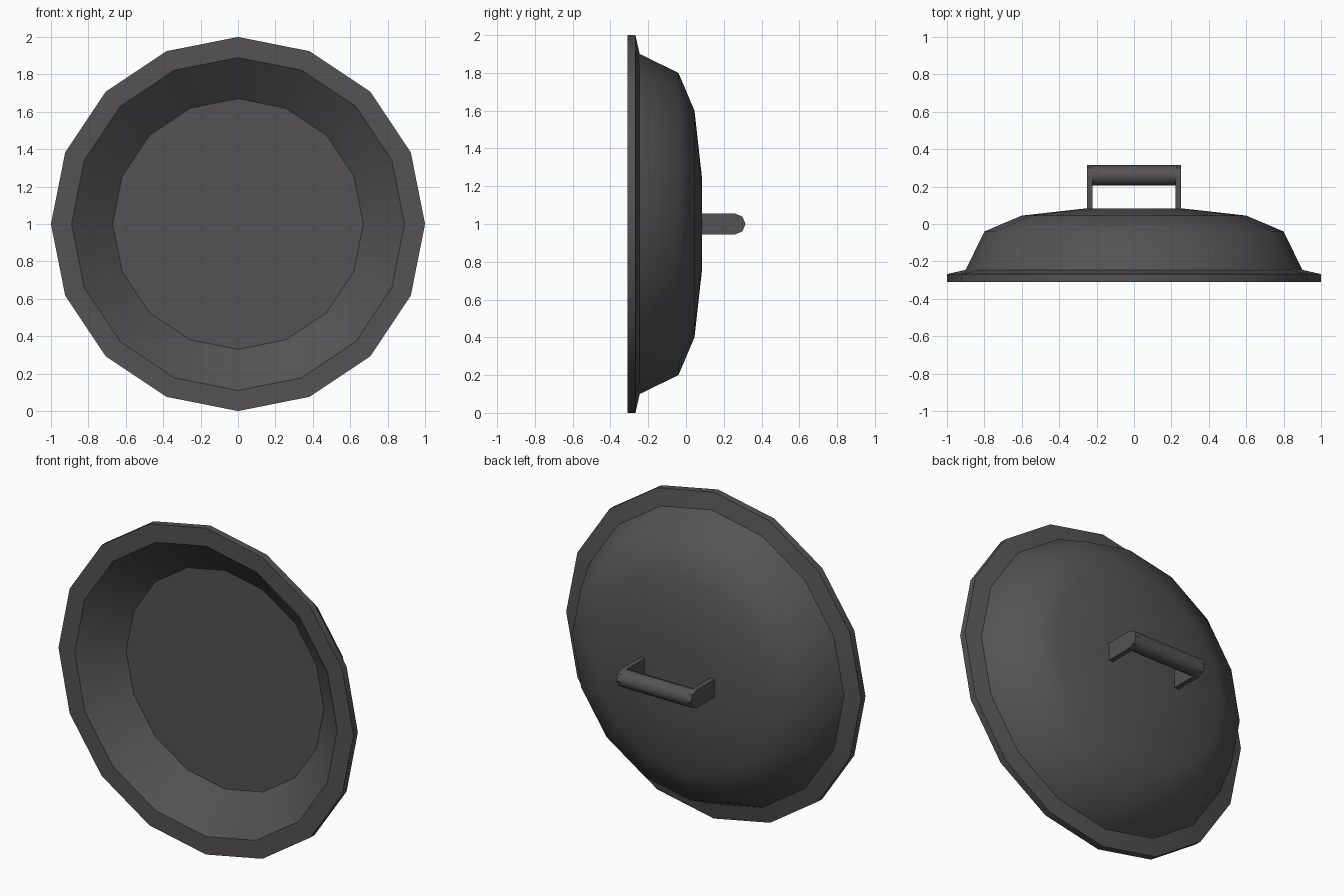
import bpy, bmesh
from math import sin, cos, pi

if "Cube" in bpy.data.objects:
    bpy.data.objects.remove(bpy.data.objects["Cube"])

SIDES = 16


def finish(bm, name):
    bmesh.ops.recalc_face_normals(bm, faces=bm.faces[:])
    me = bpy.data.meshes.new(name)
    bm.to_mesh(me)
    bm.free()
    ob = bpy.data.objects.new(name, me)
    bpy.context.collection.objects.link(ob)
    mat = bpy.data.materials.get("dark_metal") or bpy.data.materials.new("dark_metal")
    mat.diffuse_color = (0.09, 0.085, 0.085, 1)
    mat.use_nodes = True
    mat.node_tree.nodes["Principled BSDF"].inputs["Base Color"].default_value = mat.diffuse_color
    me.materials.append(mat)
    return ob


def ring_shell(name, profile):
    """Lathe (radius, y, sharp) points around the y axis at z = 1, capped at both ends."""
    bm = bmesh.new()
    rings = [[bm.verts.new((r * cos(2 * pi * i / SIDES), y, 1 + r * sin(2 * pi * i / SIDES)))
              for i in range(SIDES)] for r, y, _ in profile]
    for a, b in zip(rings, rings[1:]):
        for i in range(SIDES):
            j = (i + 1) % SIDES
            bm.faces.new((a[i], a[j], b[j], b[i]))
    bm.faces.new(rings[0])
    bm.faces.new(rings[-1])
    for f in bm.faces:
        f.smooth = True
    for ring, (_, _, sharp) in zip(rings, profile):
        for i in range(SIDES):
            bm.edges.get((ring[i], ring[(i + 1) % SIDES])).smooth = not sharp
    return finish(bm, name)


def x_prism(name, outline, x0, x1, smooth=False):
    """Extrude a (y, z) outline along x."""
    bm = bmesh.new()
    face = bm.faces.new([bm.verts.new((x0, y, z)) for y, z in outline])
    out = bmesh.ops.extrude_face_region(bm, geom=[face], use_keep_orig=True)
    verts = [v for v in out["geom"] if isinstance(v, bmesh.types.BMVert)]
    bmesh.ops.translate(bm, verts=verts, vec=(x1 - x0, 0, 0))
    for f in bm.faces:
        f.smooth = smooth and len(f.verts) == 4
    return finish(bm, name)


# Shield: inner floor, sloped inner wall, rim, domed back
ring_shell("shield_body", [
    (0.67, -0.125, True), (0.89, -0.31, True), (1.0, -0.31, True),
    (1.0, -0.268, True), (0.90, -0.245, True), (0.80, -0.04, False),
    (0.60, 0.045, False), (0.25, 0.084, False)])

# Handle: eight-sided grip between two round-ended brackets
R, GY = 0.055, 0.26
octagon = [(GY + R * cos(k * pi / 4), 1 + R * sin(k * pi / 4)) for k in range(8)]
bracket = [(0.06, 1 - R)] + [octagon[k] for k in (6, 7, 0, 1, 2)] + [(0.06, 1 + R)]
x_prism("handle_grip", octagon, -0.225, 0.225, smooth=True)
for side, label in ((-1, "left"), (1, "right")):
    x_prism("handle_bracket_" + label, bracket, side * 0.222, side * 0.252)
